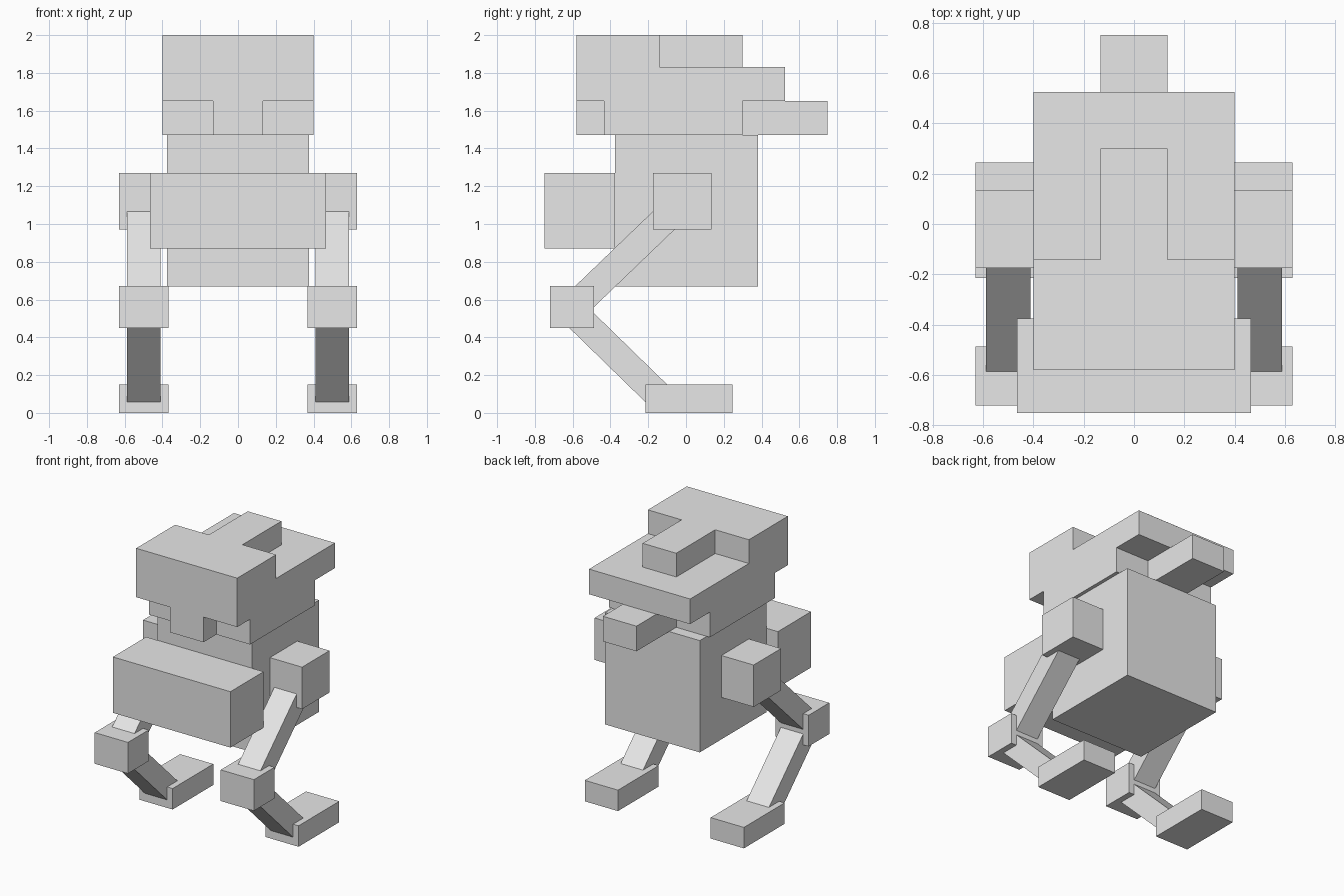
import bpy, bmesh, math
from mathutils import Matrix, Vector

if "Cube" in bpy.data.objects:
    bpy.data.objects.remove(bpy.data.objects["Cube"])

grey = bpy.data.materials.new("light_grey")
grey.diffuse_color = (0.8, 0.8, 0.8, 1.0)
grey.use_nodes = True
grey.node_tree.nodes["Principled BSDF"].inputs["Base Color"].default_value = grey.diffuse_color


def finish(name, bm):
    bmesh.ops.recalc_face_normals(bm, faces=bm.faces)
    mesh = bpy.data.meshes.new(name)
    bm.to_mesh(mesh)
    bm.free()
    mesh.materials.append(grey)
    obj = bpy.data.objects.new(name, mesh)
    bpy.context.collection.objects.link(obj)
    return obj


def box(name, x, y, z):
    """Box from (min, max) ranges on each axis."""
    bm = bmesh.new()
    size = [r[1] - r[0] for r in (x, y, z)]
    mid = [(r[0] + r[1]) / 2 for r in (x, y, z)]
    bmesh.ops.create_cube(bm, size=1, matrix=Matrix.Translation(mid) @ Matrix.Diagonal((*size, 1)))
    return finish(name, bm)


def strut(name, x, a, b, thick):
    """Square-ended bar between two (y, z) points."""
    a, b = Vector((0, *a)), Vector((0, *b))
    d = b - a
    mid = (a + b) / 2
    mid.x = (x[0] + x[1]) / 2
    turn = Matrix.Rotation(math.atan2(d.z, d.y), 4, 'X')
    bm = bmesh.new()
    bmesh.ops.create_cube(bm, size=1, matrix=Matrix.Translation(mid) @ turn
                          @ Matrix.Diagonal((x[1] - x[0], d.length, thick, 1)))
    return finish(name, bm)


def prism(name, profile, half_width):
    """Side (y, z) profile extruded across x."""
    bm = bmesh.new()
    face = bm.faces.new([bm.verts.new((-half_width, y, z)) for y, z in profile])
    new = bmesh.ops.extrude_face_region(bm, geom=[face])["geom"]
    bmesh.ops.translate(bm, vec=(2 * half_width, 0, 0),
                        verts=[v for v in new if isinstance(v, bmesh.types.BMVert)])
    return finish(name, bm)


# Body and chest block
box("body", (-0.375, 0.375), (-0.375, 0.38), (0.67, 1.47))
box("chest_block", (-0.465, 0.465), (-0.75, -0.375), (0.87, 1.27))

# Head: stepped side profile, with narrow crest, nose tab and tail
prism("head", [(-0.58, 2.0), (-0.58, 1.65), (-0.435, 1.65), (-0.435, 1.47), (0.30, 1.47),
               (0.30, 1.65), (0.525, 1.65), (0.525, 1.83), (-0.14, 1.83), (-0.14, 2.0)], 0.4)
box("crest", (-0.133, 0.133), (-0.14, 0.30), (1.83, 2.0))
box("nose_tab", (-0.133, 0.133), (-0.58, -0.435), (1.47, 1.65))
box("head_tail", (-0.133, 0.133), (0.30, 0.75), (1.47, 1.65))

# Legs
for side, s in (("left", -1), ("right", 1)):
    def span(lo, hi):
        return tuple(sorted((s * lo, s * hi)))
    box(side + "_hip", span(0.37, 0.63), (-0.175, 0.135), (0.97, 1.27))
    strut(side + "_upper_leg", span(0.41, 0.587), (-0.60, 0.555), (-0.03, 1.103), 0.149)
    box(side + "_knee", span(0.367, 0.63), (-0.72, -0.487), (0.45, 0.673))
    strut(side + "_lower_leg", span(0.41, 0.587), (-0.60, 0.535), (-0.13, 0.077), 0.147)
    box(side + "_foot", span(0.367, 0.63), (-0.215, 0.245), (0.0, 0.15))
